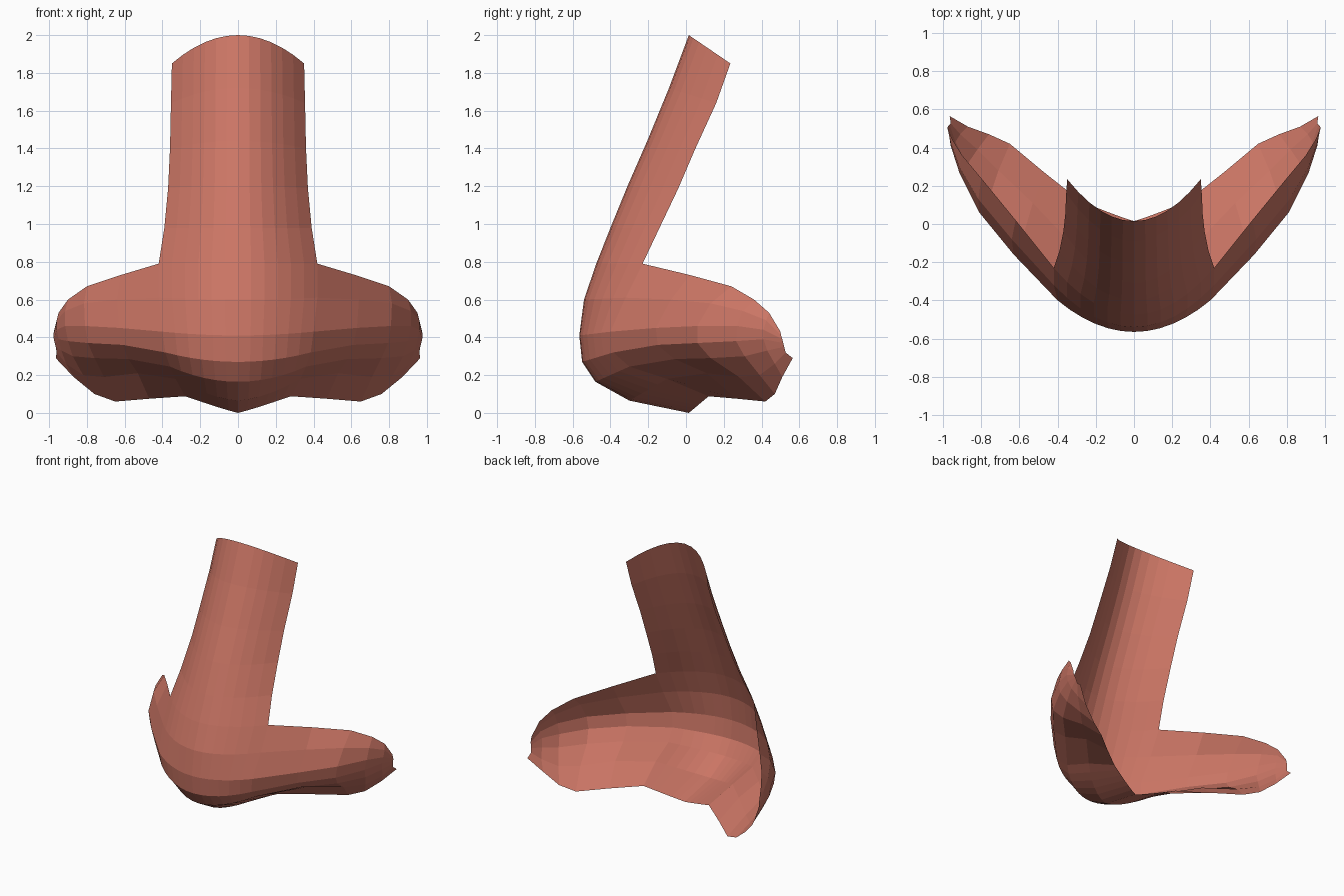
import bpy, bmesh

# Bridge rows, top to bottom: centre line (y, z) and side edge (x, y, z)
bridge = [
    ((.015, 2.0), (.35, .235, 1.85)),
    ((-.09, 1.72), (.355, .16, 1.64)),
    ((-.205, 1.44), (.36, .05, 1.40)),
    ((-.31, 1.20), (.37, -.04, 1.19)),
    ((-.40, .98), (.39, -.14, .98)),
]
# Ball of the nose, continuing under the tip to the back rim
ball = [
    ((-.475, .79), (.42, -.23, .79), 2),
    ((-.54, .60), (.42, -.32, .61), 2),
    ((-.565, .41), (.40, -.40, .43), 2),
    ((-.55, .27), (.385, -.385, .32), 2),
    ((-.48, .165), (.36, -.30, .245), 2),
    ((-.30, .065), (.33, -.10, .18), 1.6),
    ((.015, 0), (.28, .12, .088), 1.1),
]
# Wing columns: wing top edge, round the lip, to the back rim
wing = [
    [(.62, .02, .73), (.64, -.08, .60), (.63, -.16, .45), (.61, -.15, .36),
     (.58, -.06, .285), (.53, .11, .21), (.47, .27, .075)],
    [(.80, .24, .67), (.815, .13, .58), (.81, .06, .46), (.795, .06, .37),
     (.76, .13, .29), (.71, .28, .19), (.65, .42, .06)],
    [(.90, .36, .60), (.915, .30, .54), (.915, .27, .46), (.90, .265, .38),
     (.875, .31, .30), (.82, .39, .20), (.76, .47, .10)],
    [(.95, .44, .53), (.96, .425, .49), (.96, .41, .44), (.95, .41, .39),
     (.935, .43, .33), (.91, .47, .26), (.87, .51, .19)],
    [(.975, .50, .43), (.977, .503, .41), (.975, .51, .39), (.97, .515, .37),
     (.965, .52, .35), (.96, .527, .32), (.965, .565, .29)],
]
N = 6  # strips across half the bridge


def arc_row(centre, edge, power):
    """Points curving from the centre line back to the side edge."""
    pts = []
    for i in range(N + 1):
        u = i / N
        k = u ** power
        pts.append((edge[0] * u,
                    centre[0] + (edge[1] - centre[0]) * k,
                    centre[1] + (edge[2] - centre[1]) * k))
    return pts


rows = [arc_row(c, e, 2) for c, e in bridge]
for r, (c, e, p) in enumerate(ball):
    rows.append(arc_row(c, e, p) + [col[r] for col in wing])

# Skin the right half as an open sheet
bm = bmesh.new()
grid = [[bm.verts.new(p) for p in row] for row in rows]
for a, b in zip(grid, grid[1:]):
    for i in range(min(len(a), len(b)) - 1):
        bm.faces.new((a[i], b[i], b[i + 1], a[i + 1]))
mesh = bpy.data.meshes.new("nose")
bm.to_mesh(mesh)
bm.free()

nose = bpy.data.objects.new("nose", mesh)
bpy.context.collection.objects.link(nose)

# Mirror to the left half
mirror = nose.modifiers.new("mirror", 'MIRROR')
mirror.use_axis[0] = True
mirror.merge_threshold = .001

# Single skin colour
skin = bpy.data.materials.new("terracotta skin")
skin.diffuse_color = (.60, .18, .13, 1)
mesh.materials.append(skin)
